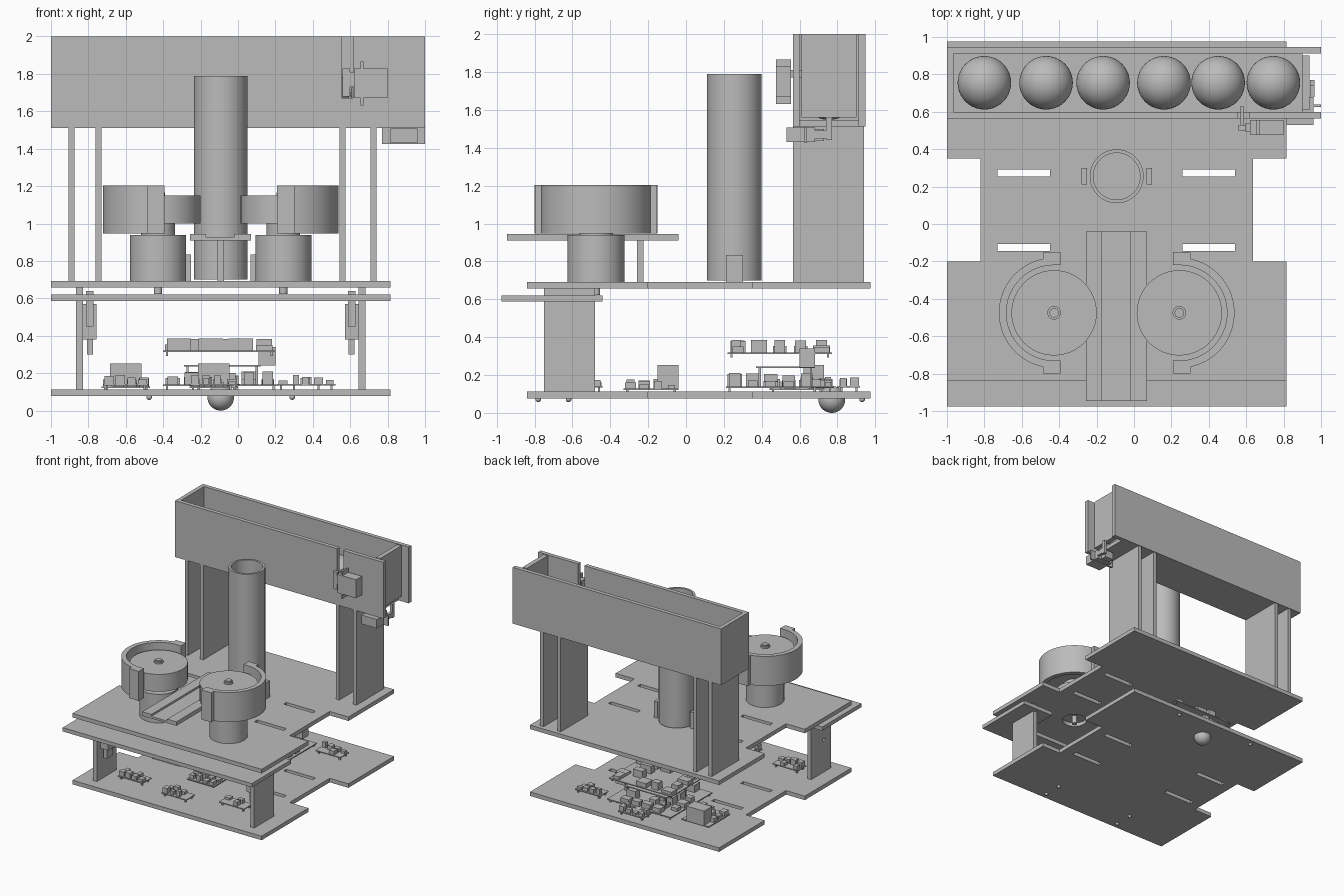
import bpy, bmesh, math, random
from mathutils import Vector

if "Cube" in bpy.data.objects:
    bpy.data.objects.remove(bpy.data.objects["Cube"])
random.seed(4)

grey = bpy.data.materials.new("plain grey")
grey.use_nodes = True
grey.diffuse_color = (0.5, 0.5, 0.5, 1)
grey.node_tree.nodes["Principled BSDF"].inputs["Base Color"].default_value = (0.5, 0.5, 0.5, 1)
MID = -0.0925  # mirror line of the chassis


def finish(name, bm, smooth=False):
    bmesh.ops.recalc_face_normals(bm, faces=bm.faces)
    me = bpy.data.meshes.new(name)
    bm.to_mesh(me)
    bm.free()
    me.materials.append(grey)
    ob = bpy.data.objects.new(name, me)
    bpy.context.collection.objects.link(ob)
    if smooth:
        bpy.ops.object.select_all(action="DESELECT")
        ob.select_set(True)
        bpy.context.view_layer.objects.active = ob
        bpy.ops.object.shade_smooth_by_angle(angle=math.radians(35))
    return ob


def add_box(bm, x0, x1, y0, y1, z0, z1):
    vs = bmesh.ops.create_cube(bm, size=1)["verts"]
    for v in vs:
        v.co = Vector(((x0 + x1) / 2 + v.co.x * (x1 - x0),
                       (y0 + y1) / 2 + v.co.y * (y1 - y0),
                       (z0 + z1) / 2 + v.co.z * (z1 - z0)))


def boxes(name, *specs):
    bm = bmesh.new()
    for s in specs:
        add_box(bm, *s)
    return finish(name, bm)


def lathe(name, profile, x, y, start=0.0, sweep=math.tau, steps=48):
    """Spin a closed (radius, z) profile about a vertical axis."""
    bm = bmesh.new()
    vs = [bm.verts.new((x + r * math.cos(start), y + r * math.sin(start), z)) for r, z in profile]
    face = bm.faces.new(vs)
    full = abs(sweep - math.tau) < 1e-4
    bmesh.ops.spin(bm, geom=[face], cent=(x, y, 0), axis=(0, 0, 1), angle=sweep, steps=steps)
    if full:
        bmesh.ops.remove_doubles(bm, verts=bm.verts, dist=1e-4)
        inner = [f for f in bm.faces if len(f.verts) == len(profile) and
                 all(abs(v.co.y - y) < 1e-4 and v.co.x > x - 1e-4 for v in f.verts)]
        bmesh.ops.delete(bm, geom=inner, context="FACES_ONLY")
    return finish(name, bm, True)


def disc(name, x, y, r, z0, z1):
    bm = bmesh.new()
    bmesh.ops.create_cone(bm, cap_ends=True, segments=48, radius1=r, radius2=r, depth=z1 - z0)
    bmesh.ops.translate(bm, verts=bm.verts, vec=(x, y, (z0 + z1) / 2))
    return finish(name, bm, True)


def ball(name, x, y, z, r):
    bm = bmesh.new()
    bmesh.ops.create_uvsphere(bm, u_segments=40, v_segments=24, radius=r)
    bmesh.ops.translate(bm, verts=bm.verts, vec=(x, y, z))
    return finish(name, bm, True)


def cut(ob, cutter):
    cutter.hide_render = True
    cutter.hide_set(True)
    mod = ob.modifiers.new("cut", "BOOLEAN")
    mod.operation, mod.solver, mod.object = "DIFFERENCE", "EXACT", cutter
    bpy.context.view_layer.objects.active = ob
    bpy.ops.object.modifier_apply(modifier="cut")
    bpy.data.objects.remove(cutter)


# Chassis plates: waisted outline with four slots
def chassis_plate(name, z0, z1):
    right = [(0.815, -0.84), (0.815, -0.2), (0.635, -0.2), (0.635, 0.35), (0.815, 0.35), (0.815, 0.975)]
    pts = right + [(2 * MID - x, y) for x, y in reversed(right)]
    bm = bmesh.new()
    f = bm.faces.new([bm.verts.new((x, y, z0)) for x, y in pts])
    up = bmesh.ops.extrude_face_region(bm, geom=[f])["geom"]
    bmesh.ops.translate(bm, verts=[v for v in up if isinstance(v, bmesh.types.BMVert)], vec=(0, 0, z1 - z0))
    ob = finish(name, bm)
    slots = [(x, x + 0.28, y, y + 0.038, z0 - 0.1, z1 + 0.1) for x in (-0.73, 0.26) for y in (-0.145, 0.254)]
    cut(ob, boxes("slot_cutter", *slots))
    return ob


chassis_plate("lower_plate", 0.077, 0.112)
upper = chassis_plate("upper_plate", 0.657, 0.692)
boxes("front_shelf", (-1, 0.815, -0.975, -0.77, 0.587, 0.62),
      (-1, -0.7, -0.77, -0.44, 0.587, 0.62), (0.515, 0.815, -0.77, -0.44, 0.587, 0.62))

# Front legs with holes, and sensors on their inner faces
for side, s in (("right", -1), ("left", 1)):
    c = MID + s * 0.755
    leg = boxes(side + "_front_leg", (c - 0.018, c + 0.018, -0.75, -0.48, 0.11, 0.66))
    for hy, hz in ((-0.58, 0.545), (-0.655, 0.39)):
        bm = bmesh.new()
        bmesh.ops.create_cone(bm, cap_ends=True, segments=20, radius1=0.014, radius2=0.014, depth=0.2)
        for v in bm.verts:
            v.co = Vector((c + v.co.z, hy + v.co.x, hz + v.co.y))
        cut(leg, finish("hole_cutter", bm))
    c = MID + s * 0.7
    boxes(side + "_sensor", (c - 0.036, c + 0.036, -0.7, -0.6, 0.38, 0.57),
          (c - 0.016, c + 0.016, -0.69, -0.61, 0.3, 0.38),
          (c - 0.02, c + 0.02, -0.72, -0.6, 0.45, 0.64))

# Caster and bolts under the lower plate
ball("caster_ball", MID, 0.77, 0.071, 0.071)
for x in (-0.475, 0.29):
    for y in (-0.78, -0.62, 0.93):
        ball("bolt_head", x, y, 0.072, 0.015)

# Launcher: motors, flywheels and half shrouds
for side, s in (("right", -1), ("left", 1)):
    x, y = MID + s * 0.335, -0.475
    cut(upper, disc("motor_hole_cutter", x, y, 0.1, 0.6, 0.72))
    disc(side + "_motor", x, y, 0.15, 0.69, 0.94)
    disc(side + "_motor_stub", x, y, 0.022, 0.622, 0.7)
    disc(side + "_hub", x, y, 0.09, 0.94, 1.0)
    disc(side + "_flywheel", x, y, 0.228, 1.0, 1.15)
    lathe(side + "_axle_collar", [(0.025, 1.14), (0.036, 1.14), (0.036, 1.165), (0.025, 1.165)], x, y)
    disc(side + "_axle", x, y, 0.025, 1.14, 1.175)
    lathe(side + "_shroud", [(0.255, 0.947), (0.295, 0.947), (0.295, 1.203), (0.255, 1.203)], x, y,
          math.pi / 2 if s < 0 else -math.pi / 2, math.pi, 40)
    xa, xb = sorted((x, x - s * 0.035))
    boxes(side + "_shroud_ends",
          *[(xa, xb, min(y + t * 0.255, y + t * 0.325), max(y + t * 0.255, y + t * 0.325), 0.947, 1.203)
            for t in (-1, 1)],
          *[(min(x, x + s * 0.06), max(x, x + s * 0.06), y + t * 0.305 - 0.018, y + t * 0.305 + 0.018, 0.947, 1.203)
            for t in (-1, 1)])

# Ramp with a shallow groove, and its post
boxes("ramp", (-0.257, 0.07, -0.945, -0.04, 0.91, 0.928),
      (-0.257, -0.17, -0.945, -0.04, 0.928, 0.945), (-0.018, 0.07, -0.945, -0.04, 0.928, 0.945))
boxes("ramp_post", (MID - 0.018, MID + 0.018, -0.26, -0.225, 0.69, 0.912))

# Feed tube and its brackets
lathe("feed_tube", [(0.125, 0.7), (0.144, 0.7), (0.144, 1.79), (0.125, 1.79)], MID, 0.255, steps=64)
boxes("tube_brackets", *[(MID + s * 0.173 - 0.015, MID + s * 0.173 + 0.015, 0.21, 0.3, 0.69, 0.835) for s in (-1, 1)])

# Hopper supports
for x in (-0.89, -0.745, 0.56, 0.725):
    boxes("hopper_support", (x - 0.016, x + 0.016, 0.565, 0.94, 0.69, 1.515))

# Hopper trough: front wall is notched for the gate arm
boxes("hopper", (-1, 0.555, 0.565, 0.6, 1.512, 2), (0.615, 1, 0.565, 0.6, 1.512, 2),
      (0.555, 0.615, 0.565, 0.6, 1.512, 1.67), (-1, 1, 0.912, 0.947, 1.512, 2),
      (-1, -0.965, 0.6, 0.912, 1.512, 2), (-0.965, 0.9, 0.6, 0.912, 1.512, 1.547))
boxes("hopper_gate", (0.898, 0.938, 0.61, 0.9, 1.56, 2))
for x in (-0.8, -0.47, -0.165, 0.16, 0.45, 0.745):
    ball("hopper_ball", x, 0.755, 1.69, 0.143)

# Gate servos
boxes("upper_servo", (0.62, 0.8, 0.475, 0.555, 1.67, 1.83), (0.655, 0.67, 0.475, 0.555, 1.63, 1.865),
      (0.595, 0.62, 0.495, 0.54, 1.73, 1.81), (0.56, 0.6, 0.5, 0.53, 1.68, 1.83),
      (0.57, 0.585, 0.5, 0.63, 1.77, 1.81))
boxes("lower_servo", (0.815, 0.96, 0.53, 0.68, 1.43, 1.508), (0.77, 1, 0.625, 0.64, 1.425, 1.51),
      (0.84, 0.92, 0.68, 0.73, 1.435, 1.5), (0.94, 0.965, 0.68, 0.74, 1.45, 1.49),
      (0.94, 0.965, 0.74, 0.77, 1.44, 1.56))


# Circuit boards: thin card, rows of small chips, pins underneath
def board(name, x0, x1, y0, y1, z, nx, ny, height, pins=0.0):
    specs = [(x0, x1, y0, y1, z, z + 0.008)]
    dx, dy = (x1 - x0) / nx, (y1 - y0) / ny
    for i in range(nx):
        for j in range(ny):
            if random.random() < 0.3:
                continue
            cx, cy = x0 + (i + 0.5) * dx, y0 + (j + 0.5) * dy
            w, d = dx * random.uniform(0.25, 0.42), dy * random.uniform(0.25, 0.42)
            specs.append((cx - w, cx + w, cy - d, cy + d, z, z + height * random.uniform(0.4, 1)))
    if pins:
        for x in (x0 + 0.02, x1 - 0.02):
            specs += [(x - 0.006, x + 0.006, y - 0.006, y + 0.006, z - pins, z) for y in (y0 + 0.02, y1 - 0.02)]
    boxes(name, *specs)


board("main_board", -0.4, 0.21, 0.21, 0.78, 0.132, 6, 6, 0.08, 0.022)
board("middle_board", -0.29, 0.12, 0.37, 0.68, 0.236, 1, 1, 0.01, 0.1)
board("top_board", -0.4, 0.2, 0.22, 0.77, 0.312, 5, 5, 0.075, 0.02)
boxes("board_connector", (0.11, 0.2, 0.6, 0.68, 0.24, 0.34))
boxes("top_board_headers", *[(x, x + 0.13, 0.24, 0.29, 0.32, 0.385) for x in (-0.38, -0.21, -0.05)])
for x, y in ((-0.6, 0.58), (-0.13, -0.19)):
    board("driver_board", x - 0.13, x + 0.13, y - 0.14, y + 0.15, 0.122, 4, 4, 0.06, 0.012)
    boxes("heat_sink", (x - 0.085, x + 0.085, y + 0.04, y + 0.15, 0.122, 0.252))
for x, y in ((-0.6, -0.56), (-0.14, -0.62), (0.33, -0.5), (0.4, 0.72), (-0.11, 0.86)):
    board("sensor_board", x - 0.12, x + 0.12, y - 0.06, y + 0.06, 0.135, 4, 2, 0.055, 0.025)
